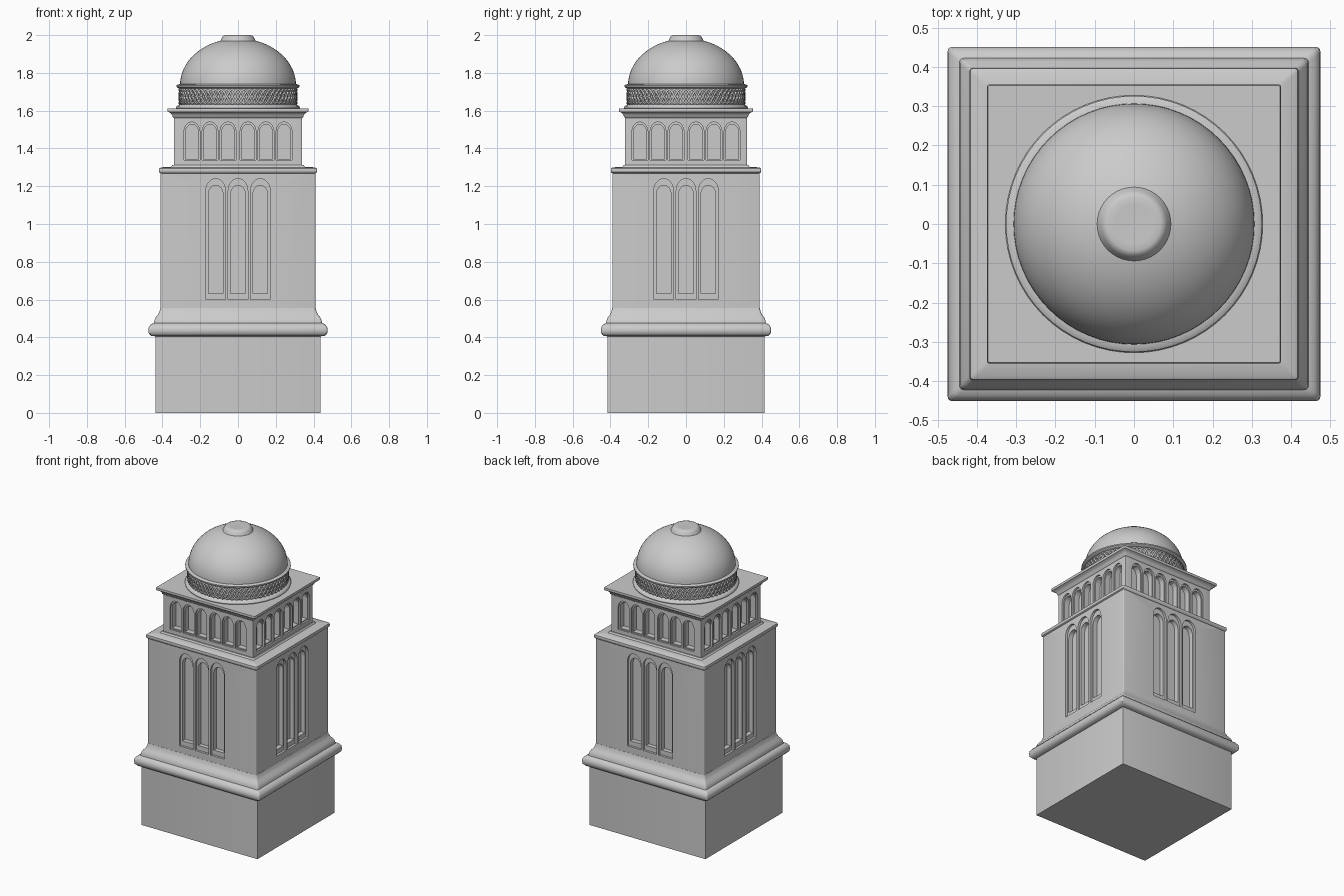
import bpy, bmesh
from math import pi, sin, cos
from mathutils import Matrix, Vector

cube = bpy.data.objects.get("Cube")
if cube:
    bpy.data.objects.remove(cube, do_unlink=True)

DEPTH_RATIO = 0.95  # the plan is slightly shallower than it is wide


def finish(name, bm, smooth=True):
    bmesh.ops.recalc_face_normals(bm, faces=bm.faces)
    mesh = bpy.data.meshes.new(name)
    bm.to_mesh(mesh)
    bm.free()
    obj = bpy.data.objects.new(name, mesh)
    bpy.context.collection.objects.link(obj)
    if smooth:
        shade(obj)
    return obj


def shade(obj):
    bpy.ops.object.select_all(action='DESELECT')
    obj.select_set(True)
    bpy.context.view_layer.objects.active = obj
    bpy.ops.object.shade_smooth_by_angle(angle=0.65)


def loft(bm, rings):
    loops = [[bm.verts.new(p) for p in ring] for ring in rings]
    count = len(loops[0])
    for low, high in zip(loops, loops[1:]):
        for i in range(count):
            j = (i + 1) % count
            bm.faces.new((low[i], low[j], high[j], high[i]))
    bm.faces.new(loops[0][::-1])
    bm.faces.new(loops[-1])


def square_ring(half, z, radius):
    """Rectangular outline with small rounded corners."""
    points = []
    for k, (sx, sy) in enumerate([(1, 1), (-1, 1), (-1, -1), (1, -1)]):
        for s in range(4):
            a = (k + s / 3) * pi / 2
            points.append((sx * (half - radius) + radius * cos(a),
                           sy * (half * DEPTH_RATIO - radius) + radius * sin(a), z))
    return points


def square_part(name, profile, radius=0.005):
    bm = bmesh.new()
    loft(bm, [square_ring(h, z, radius) for h, z in profile])
    return finish(name, bm)


def round_part(name, profile, sides=64):
    bm = bmesh.new()
    loft(bm, [[(r * cos(2 * pi * i / sides), r * sin(2 * pi * i / sides), z)
               for i in range(sides)] for r, z in profile])
    return finish(name, bm)


def arch_cutter(name, centres, half, bottom, top, wall, depth):
    """Round-headed prisms sunk into all four walls."""
    bm = bmesh.new()
    spring = top - half * 1.25
    outline = [(-half, bottom), (half, bottom)]
    outline += [(half * cos(pi * i / 12), spring + half * 1.25 * sin(pi * i / 12))
                for i in range(13)]
    for side in range(4):
        turn = Matrix.Rotation(side * pi / 2, 4, 'Z')
        face = wall if side % 2 else wall * DEPTH_RATIO
        for c in centres:
            loft(bm, [[turn @ Vector((c + u, -d, z)) for u, z in outline]
                      for d in (face + 0.03, face - depth)])
    obj = finish(name, bm, smooth=False)
    obj.hide_render = True
    return obj


def carve(target, cutters):
    for cutter in cutters:
        mod = target.modifiers.new("Windows", 'BOOLEAN')
        mod.operation = 'DIFFERENCE'
        mod.solver = 'EXACT'
        mod.object = cutter
        bpy.ops.object.select_all(action='DESELECT')
        target.select_set(True)
        bpy.context.view_layer.objects.active = target
        bpy.ops.object.modifier_apply(modifier=mod.name)
        bpy.data.objects.remove(cutter, do_unlink=True)
    shade(target)


# Plinth and the rolled moulding above it
square_part("plinth", [(0.438, 0), (0.438, 0.42)], 0.003)
square_part("base_moulding", [
    (0.436, 0.405), (0.46, 0.408), (0.472, 0.42), (0.475, 0.438), (0.472, 0.455),
    (0.46, 0.47), (0.445, 0.475), (0.443, 0.49), (0.436, 0.505), (0.424, 0.52),
    (0.416, 0.535), (0.411, 0.555)], 0.012)

# Shaft with three tall stepped windows on each side
shaft = square_part("shaft", [(0.41, 0.5), (0.41, 1.28)])
tall = [-0.118, 0, 0.118]
carve(shaft, [
    arch_cutter("tall_frame_cutter", tall, 0.052, 0.6, 1.24, 0.41, 0.015),
    arch_cutter("tall_pane_cutter", tall, 0.039, 0.632, 1.205, 0.41, 0.045)])
square_part("shaft_cornice", [
    (0.41, 1.268), (0.417, 1.274), (0.419, 1.284), (0.417, 1.294),
    (0.408, 1.3), (0.355, 1.302), (0.348, 1.312)], 0.008)

# Belfry with six small arches on each side
belfry = square_part("belfry", [(0.34, 1.295), (0.34, 1.59)])
small = [s * c for s in (-1, 1) for c in (0.053, 0.148, 0.244)]
carve(belfry, [
    arch_cutter("small_frame_cutter", small, 0.042, 1.338, 1.54, 0.34, 0.012),
    arch_cutter("small_pane_cutter", small, 0.034, 1.345, 1.528, 0.34, 0.05)])
square_part("belfry_cornice", [
    (0.338, 1.56), (0.345, 1.566), (0.348, 1.577), (0.358, 1.588),
    (0.371, 1.594), (0.374, 1.602), (0.372, 1.611)])

# Round drum between two bands
round_part("drum", [(0.304, 1.6), (0.304, 1.74)])
round_part("drum_lower_band", [
    (0.326, 1.608), (0.328, 1.615), (0.324, 1.624), (0.314, 1.631), (0.302, 1.634)])
round_part("drum_rim", [
    (0.302, 1.716), (0.318, 1.719), (0.326, 1.726), (0.326, 1.734),
    (0.318, 1.739), (0.302, 1.741)])

# Interlaced ribs around the drum
curve = bpy.data.curves.new("drum_lattice", 'CURVE')
curve.dimensions = '3D'
curve.bevel_depth = 0.006
curve.bevel_resolution = 1
waves, steps = 16, 128
for strand in range(4):
    spline = curve.splines.new('POLY')
    spline.points.add(steps - 1)
    spline.use_cyclic_u = True
    for i, point in enumerate(spline.points):
        a = 2 * pi * i / steps
        z = 1.675 + 0.038 * sin(waves * a + strand * pi / 2)
        point.co = (0.308 * cos(a), 0.308 * sin(a), z, 1)
bpy.context.collection.objects.link(bpy.data.objects.new("drum_lattice", curve))

# Dome and its flat cap
arc = [i / 16 * 1.4 for i in range(17)]
round_part("dome", [(0.307 * cos(a), 1.735 + 0.247 * sin(a)) for a in arc])
round_part("dome_cap", [
    (0.095, 1.968), (0.09, 1.978), (0.084, 1.988), (0.078, 1.996),
    (0.068, 2.0), (0.05, 1.999)], 40)
